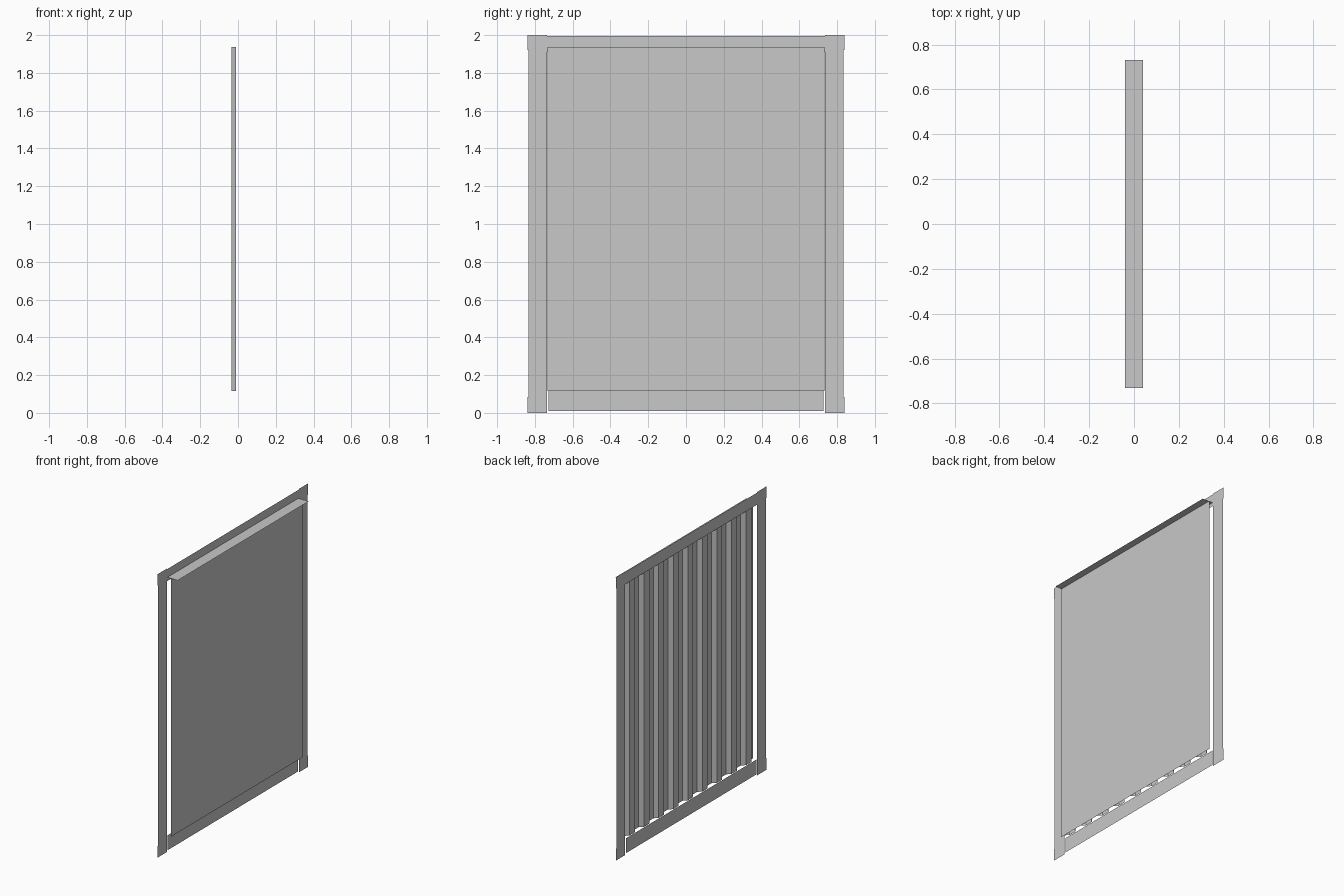
import bpy

if "Cube" in bpy.data.objects:
    bpy.data.objects.remove(bpy.data.objects["Cube"])

grey = bpy.data.materials.new("light_grey")
grey.diffuse_color = (0.58, 0.58, 0.58, 1)
grey.use_nodes = True
grey.node_tree.nodes["Principled BSDF"].inputs["Base Color"].default_value = grey.diffuse_color


def make(name, verts, faces):
    mesh = bpy.data.meshes.new(name)
    mesh.from_pydata(verts, [], faces)
    mesh.materials.append(grey)
    mesh.update()
    ob = bpy.data.objects.new(name, mesh)
    bpy.context.collection.objects.link(ob)
    return ob


def upright(name, x, y0, y1, z0, z1, face_back=True):
    """Thin sheet standing in the y-z plane."""
    v = [(x, y0, z0), (x, y1, z0), (x, y1, z1), (x, y0, z1)]
    return make(name, v, [(3, 2, 1, 0) if face_back else (0, 1, 2, 3)])


FRAME_X, PANEL_X, RIB_X = -0.04, -0.01, -0.035
Z0, Z1 = 0.115, 1.936

# Flat frame: rails, posts and corner plates
upright("bottom_rail", FRAME_X, -0.727, 0.727, 0.01, Z0)
upright("top_rail", FRAME_X, -0.735, 0.735, 1.91, 1.995)
for side, s in (("left", -1), ("right", 1)):
    a, b = sorted((s * 0.735, s * 0.833))
    upright(side + "_post", FRAME_X, a, b, 0.083, 1.92)
    a, b = sorted((s * 0.735, s * 0.838))
    upright(side + "_bottom_corner", FRAME_X, a, b, 0.0, 0.083)
    upright(side + "_top_corner", FRAME_X, a, b, 1.92, 2.0)

# Flat panel and the ledge across its top
upright("panel", PANEL_X, -0.733, 0.733, Z0, Z1, False)
make("top_ledge", [(-0.04, -0.73, Z1), (0.04, -0.73, Z1),
                   (0.04, 0.73, Z1), (-0.04, 0.73, Z1)], [(0, 1, 2, 3)])

# Trapezoid stiffening ribs behind the panel
for k in range(-4, 5):
    c = k * 0.1625
    profile = [(PANEL_X, c - 0.054), (RIB_X, c - 0.029),
               (RIB_X, c + 0.029), (PANEL_X, c + 0.054)]
    verts = [(x, y, z) for z in (Z0, Z1) for x, y in profile]
    make("rib", verts, [(i, i + 4, i + 5, i + 1) for i in range(3)])
